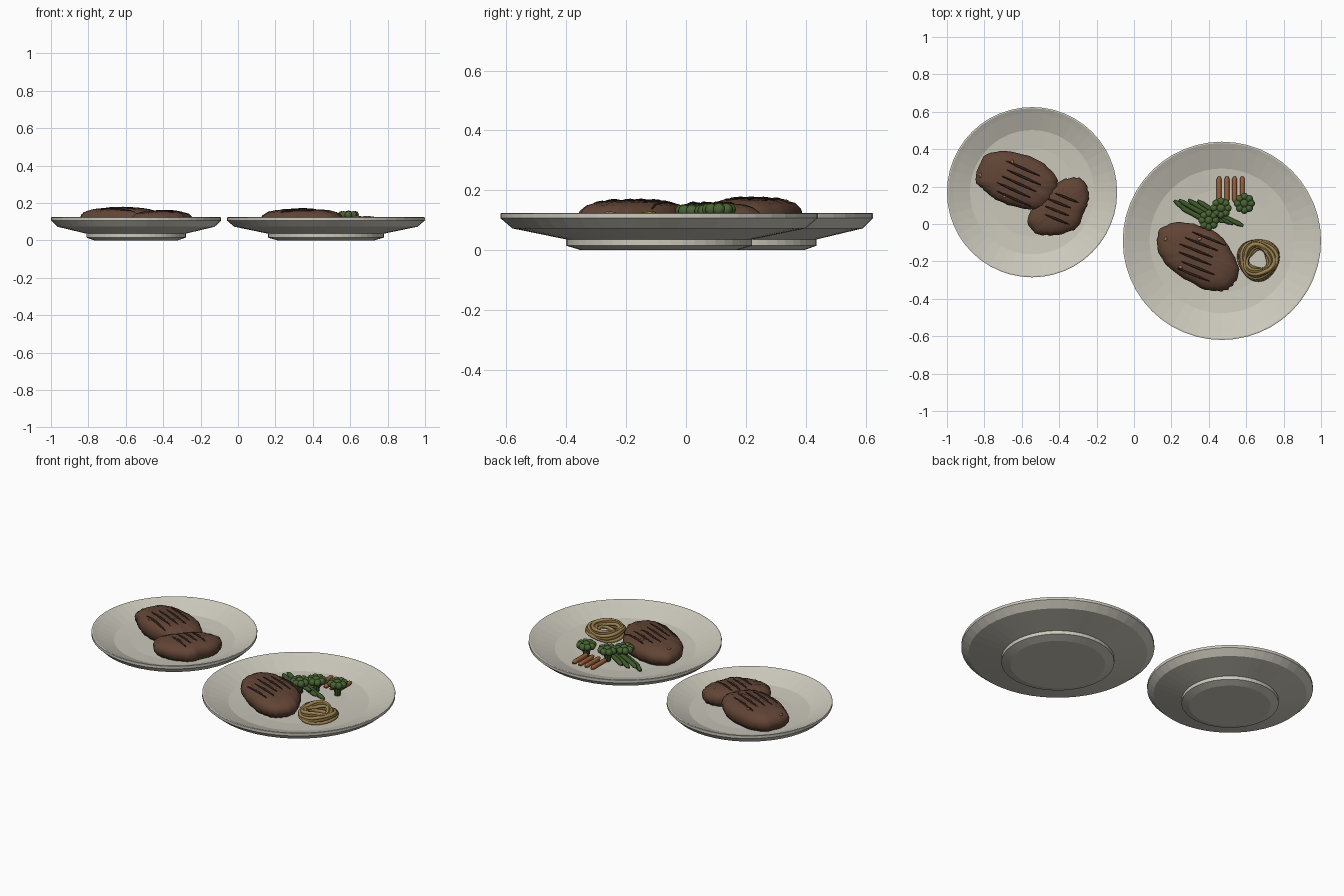
import bpy, bmesh, math, random
from mathutils import Vector, Matrix
from mathutils.bvhtree import BVHTree

random.seed(4)
if "Cube" in bpy.data.objects:
    bpy.data.objects.remove(bpy.data.objects["Cube"], do_unlink=True)


def material(name, rgb):
    m = bpy.data.materials.new(name)
    m.use_nodes = True
    m.diffuse_color = (*rgb, 1)
    m.node_tree.nodes["Principled BSDF"].inputs["Base Color"].default_value = (*rgb, 1)
    return m


CERAMIC = material("warm_grey_ceramic", (0.60, 0.58, 0.50))
MEAT = material("brown_meat", (0.12, 0.058, 0.036))
CHAR = material("dark_char", (0.028, 0.015, 0.011))
SPICE = material("orange_spice", (0.42, 0.18, 0.05))
FLORET = material("floret_green", (0.065, 0.125, 0.032))
BEAN = material("bean_green", (0.05, 0.10, 0.025))
CARROT = material("carrot_orange", (0.34, 0.12, 0.045))
ONION = material("golden_onion", (0.34, 0.23, 0.085))
CRUST = material("toasted_onion", (0.17, 0.105, 0.035))


def finish(name, bm, mat, smooth=True):
    bmesh.ops.recalc_face_normals(bm, faces=bm.faces)
    mesh = bpy.data.meshes.new(name)
    bm.to_mesh(mesh)
    bm.free()
    mesh.materials.append(mat)
    if smooth:
        mesh.shade_smooth()
    ob = bpy.data.objects.new(name, mesh)
    bpy.context.collection.objects.link(ob)
    return ob


def skin(bm, rings):
    # bridge successive closed rings of vertices
    n = len(rings[0])
    for a, b in zip(rings, rings[1:]):
        for i in range(n):
            j = (i + 1) % n
            bm.faces.new((a[i], a[j], b[j], b[i]))


def plate(name, x, y, radius, sides=48):
    # closed profile: foot, underside, rim, inner wall, floor
    profile = [(0.49, 0), (0.585, 0.015), (0.585, 0.036), (0.925, 0.073), (1, 0.107),
               (1, 0.123), (0.985, 0.124), (0.93, 0.112), (0.73, 0.073), (0.52, 0.064)]
    bm = bmesh.new()
    rings = [[bm.verts.new((x + r * radius * math.cos(2 * math.pi * i / sides),
                            y + r * radius * math.sin(2 * math.pi * i / sides), z))
              for i in range(sides)] for r, z in profile]
    skin(bm, rings)
    bm.faces.new(rings[0])
    bm.faces.new(rings[-1])
    finish(name, bm, CERAMIC, smooth=False)


def smooth_loop(points, steps=6):
    # closed spline through the outline points
    pts, out = [Vector(p) for p in points], []
    n = len(pts)
    for i in range(n):
        a, b, c, d = (pts[(i + k) % n] for k in (-1, 0, 1, 2))
        for s in range(steps):
            t = s / steps
            out.append(0.5 * (2 * b + (c - a) * t + (2 * a - 5 * b + 4 * c - d) * t * t
                              + (3 * b - a - 3 * c + d) * t ** 3))
    return out


def tube(name, paths, radius, mat, closed=False, taper=None):
    curve = bpy.data.curves.new(name, "CURVE")
    curve.dimensions = "3D"
    curve.bevel_depth = radius
    curve.bevel_resolution = 2
    curve.use_fill_caps = True
    curve.materials.append(mat)
    for path in paths:
        sp = curve.splines.new("POLY")
        sp.points.add(len(path) - 1)
        for i, p in enumerate(path):
            sp.points[i].co = (*p, 1)
            sp.points[i].radius = taper(i / (len(path) - 1)) if taper else 1
        sp.use_cyclic_u = closed
        sp.use_smooth = True
    ob = bpy.data.objects.new(name, curve)
    bpy.context.collection.objects.link(ob)
    return ob


def steak(name, outline, top, marks, slope, length, flecks=()):
    # domed slab with a ragged edge
    loop = smooth_loop(outline)
    mid = sum(loop, Vector((0, 0))) / len(loop)
    ragged = [mid + (p - mid) * random.uniform(0.975, 1.025) for p in loop]
    base = 0.064
    bm = bmesh.new()
    rings = []
    for s, h in [(0.88, 0), (0.98, 0.25), (1, 0.48), (0.96, 0.68), (0.85, 0.85),
                 (0.66, 0.95), (0.42, 0.99), (0.18, 1)]:
        rings.append([bm.verts.new((*(mid + (p - mid) * s),
                                    base + (top - base) * h
                                    + (random.uniform(-0.002, 0.002) if h else 0)))
                      for p in ragged])
    skin(bm, rings)
    bm.faces.new(rings[0])
    bm.faces.new(rings[-1])
    tree = BVHTree.FromBMesh(bm)
    finish(name, bm, MEAT)

    def on_top(p):
        hit = tree.ray_cast(Vector((p.x, p.y, 1)), Vector((0, 0, -1)))[0]
        return hit

    # grill marks draped over the crust
    along = Vector((1, slope)).normalized()
    across = Vector((-along.y, along.x))
    paths = []
    for k in range(marks):
        off = (k - (marks - 1) / 2) * 0.042
        shift = random.uniform(-0.025, 0.025)
        path = [on_top(mid + across * off + along * (shift + length * (i / 8 - 0.5)))
                for i in range(9)]
        paths.append([p for p in path if p])
    tube(name + "_grill_marks", paths, 0.0065, CHAR,
         taper=lambda t: 0.35 + 0.65 * math.sin(math.pi * t))

    # spice flecks
    if flecks:
        bm = bmesh.new()
        for f in flecks:
            p = on_top(Vector(f))
            if p:
                turn = Matrix.Rotation(random.uniform(0, 3), 4, "Z")
                bmesh.ops.create_icosphere(bm, subdivisions=1, radius=1,
                                           matrix=Matrix.Translation(p) @ turn
                                           @ Matrix.Diagonal((0.015, 0.009, 0.004, 1)))
        finish(name + "_spice_flecks", bm, SPICE)


def broccoli(name, x, y, top):
    # ring of round lobes around a crown
    bm = bmesh.new()
    for i in range(8):
        a = 2 * math.pi * i / 8
        bmesh.ops.create_icosphere(bm, subdivisions=2, radius=0.021, matrix=Matrix.Translation(
            (x + 0.036 * math.cos(a), y + 0.036 * math.sin(a), top - 0.024)))
    bmesh.ops.create_icosphere(bm, subdivisions=2, radius=0.026,
                               matrix=Matrix.Translation((x, y, top - 0.026)))
    finish(name + "_head", bm, FLORET)
    bm = bmesh.new()
    bmesh.ops.create_cone(bm, cap_ends=True, segments=10, radius1=0.016, radius2=0.026,
                          depth=top - 0.092, matrix=Matrix.Translation((x, y, (top + 0.03) / 2)))
    finish(name + "_stalk", bm, BEAN, smooth=False)


# Plates
plate("left_hand_plate", -0.545, 0.17, 0.455)
plate("right_hand_plate", 0.47, -0.09, 0.53)

# Steaks
steak("large_steak", [(-.85, .24), (-.80, .36), (-.66, .39), (-.48, .32), (-.41, .23),
                      (-.42, .16), (-.48, .09), (-.58, .08), (-.72, .12), (-.80, .18)],
      0.172, 5, -0.45, 0.2, [(-.65, .33), (-.69, .15), (-.82, .26)])
steak("small_steak", [(-.57, .03), (-.52, .11), (-.45, .19), (-.37, .24), (-.28, .24),
                      (-.24, .15), (-.27, .05), (-.32, -.03), (-.45, -.06), (-.54, -.04)],
      0.156, 4, -0.4, 0.14)
steak("dinner_steak", [(.13, -.05), (.19, 0), (.32, 0), (.46, -.06), (.54, -.18),
                       (.56, -.27), (.50, -.35), (.38, -.35), (.22, -.26), (.14, -.17)],
      0.165, 6, -0.4, 0.19, [(.25, -.23), (.35, -.08), (.17, -.08)])

# Broccoli
for i, (x, y, top) in enumerate([(.59, .11, .16), (.465, .085, .155), (.40, .02, .155)]):
    broccoli(f"broccoli_{i + 1}", x, y, top)


def stick(a, b, z, sag=0.0):
    a, b = Vector((*a, z)), Vector((*b, z))
    side = Vector((b.y - a.y, a.x - b.x, 0)).normalized()
    return [a.lerp(b, t / 10) + side * sag * math.sin(math.pi * t / 10) for t in range(11)]


def blunt(t):
    return 0.45 if t in (0, 1) else 1


# Green beans
beans = [((.215, .125), (.42, 0), .085), ((.24, .13), (.48, .01), .098),
         ((.29, .13), (.53, 0), .085), ((.34, .125), (.585, -.01), .085),
         ((.25, .09), (.40, .03), .085)]
tube("green_beans", [stick(a, b, z, 0.008) for a, b, z in beans], 0.013, BEAN, taper=blunt)

# Carrot sticks
tube("carrot_sticks", [stick((x, .255), (x, .115), .085) for x in (.455, .497, .538, .579)],
     0.013, CARROT, taper=blunt)


# Fried onion nest
def wavy_ring(radius, z, phase):
    path = []
    for i in range(48):
        a = 2 * math.pi * i / 48
        r = radius + 0.006 * math.sin(3 * a + phase)
        path.append((.665 + r * math.cos(a), -.19 + r * math.sin(a),
                     z + 0.007 * math.sin(2 * a + phase * 2)))
    return path


tube("onion_rings", [wavy_ring(r, z, k) for k, (r, z) in enumerate(
    [(.103, .08), (.094, .101), (.079, .113), (.062, .104), (.055, .082)])],
    0.010, ONION, closed=True)
tube("toasted_onion_rings", [wavy_ring(r, z, k + 0.5) for k, (r, z) in enumerate(
    [(.101, .092), (.086, .107), (.070, .109), (.078, .085)])], 0.009, CRUST, closed=True)
